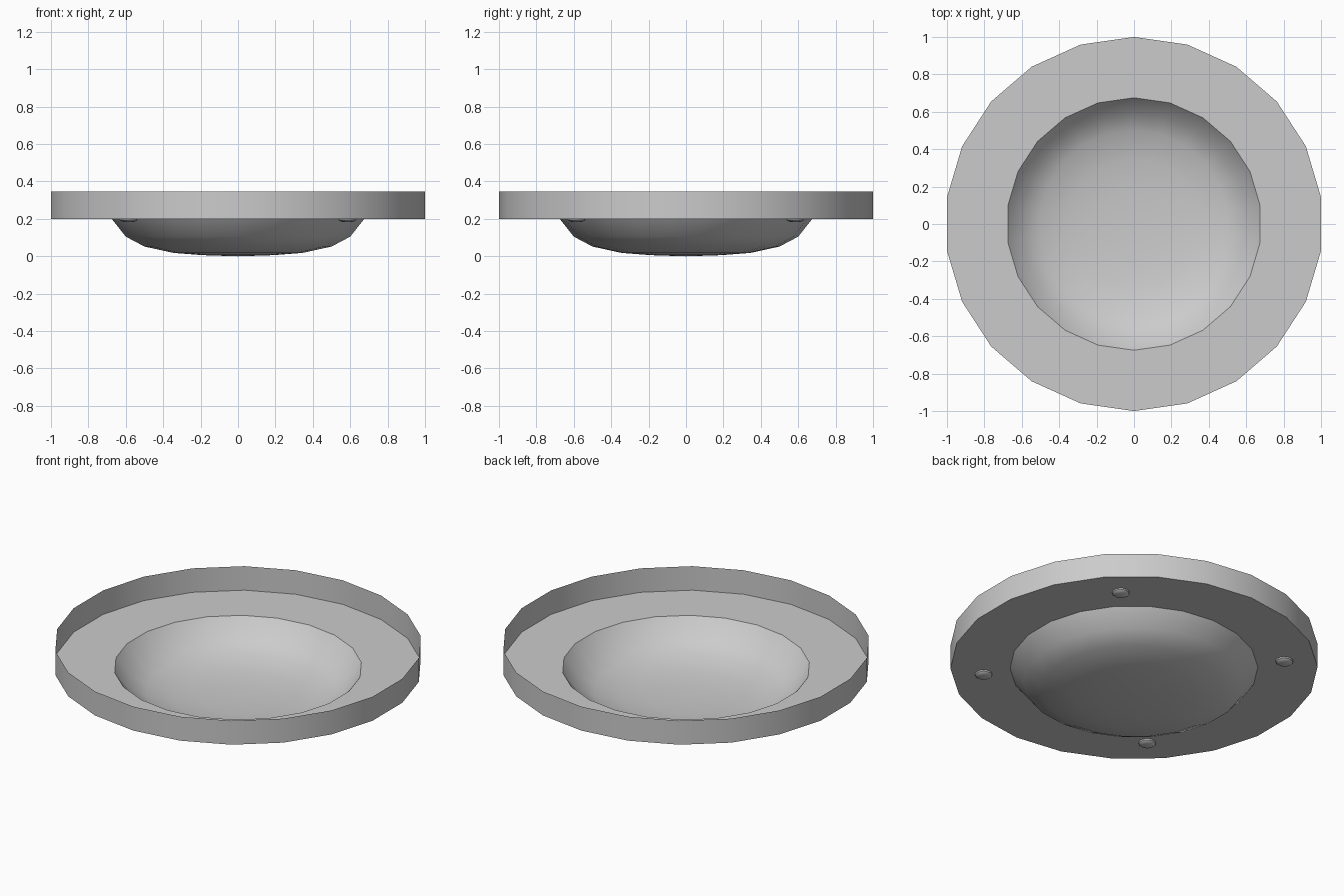
import bpy, bmesh
from math import sin, cos, pi, radians

if "Cube" in bpy.data.objects:
    bpy.data.objects.remove(bpy.data.objects["Cube"])

SIDES = 22


def lathe(name, profile, sides, loc=(0, 0, 0), sx=1.0, flip=False):
    """Revolve (radius, z) points into an open sheet; radius 0 closes at a pole."""
    bm = bmesh.new()
    rings = []
    for r, z in profile:
        if r == 0:
            rings.append([bm.verts.new((0, 0, z))] * sides)
        else:
            rings.append([bm.verts.new((r * sin(2 * pi * i / sides) * sx,
                                        r * cos(2 * pi * i / sides), z))
                          for i in range(sides)])
    for a, b in zip(rings, rings[1:]):
        for i in range(sides):
            j = (i + 1) % sides
            quad = [a[i], a[j], b[j], b[i]]
            bm.faces.new(list(dict.fromkeys(quad)))
    if flip:
        bmesh.ops.reverse_faces(bm, faces=bm.faces[:])
    mesh = bpy.data.meshes.new(name)
    bm.to_mesh(mesh)
    bm.free()
    obj = bpy.data.objects.new(name, mesh)
    obj.location = loc
    bpy.context.collection.objects.link(obj)
    bpy.ops.object.select_all(action='DESELECT')
    obj.select_set(True)
    bpy.context.view_layer.objects.active = obj
    bpy.ops.object.shade_smooth_by_angle(angle=radians(32))
    return obj


# Thin pan: upright outer wall, flat flange and sunken bowl
lathe("dish", [(1.0, 0.345), (1.0, 0.2), (0.675, 0.2), (0.6, 0.105), (0.5, 0.052),
               (0.345, 0.018), (0.19, 0.006), (0, 0)],
      SIDES, sx=1 / cos(pi / SIDES))

# Four shallow studs under the flange
for x in (-1, 1):
    for y in (-1, 1):
        lathe("stud", [(0.048, 0), (0.046, -0.007), (0.038, -0.013),
                       (0.022, -0.017), (0, -0.018)],
              16, loc=(x * 0.585, y * 0.585, 0.2))
